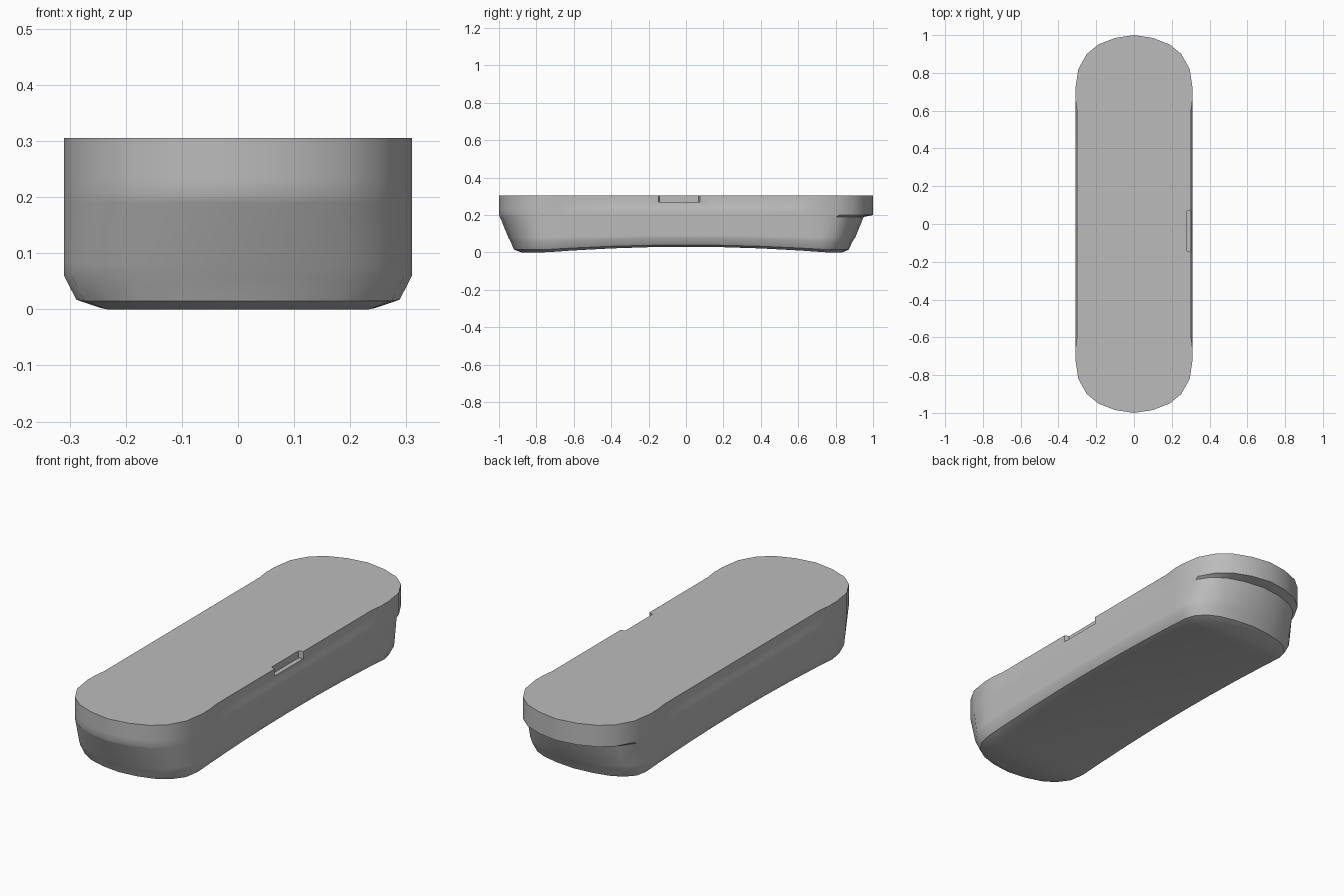
import bpy, bmesh, math

if "Cube" in bpy.data.objects:
    bpy.data.objects.remove(bpy.data.objects["Cube"])

grey = bpy.data.materials.new("plain grey")
grey.use_nodes = True
colour = (0.5, 0.5, 0.5, 1)
grey.diffuse_color = colour
grey.node_tree.nodes["Principled BSDF"].inputs["Base Color"].default_value = colour

HALF_W, CAP_Y = 0.31, 0.72

# Half outline, from the back tip along the left side to the front tip
cap = [(0, 1), (0.1, 0.985), (0.19, 0.95), (0.25, 0.9), (0.295, 0.82), (HALF_W, CAP_Y)]
side = [(HALF_W, y) for y in (0.66, 0.6, 0.4, 0.2)]
quarter = cap + side
half = quarter + [(HALF_W, 0)] + [(x, -y) for x, y in reversed(quarter)]
outline = half + [(-x, y) for x, y in reversed(half[1:-1])]

# Levels: height, half width, front reach, back reach, arch lift, side recess
levels = [
    (0.305, 0.31, 1.0, 1.0, 0, 0.008),
    (0.25, 0.31, 1.0, 1.0, 0, 0.008),
    (0.232, 0.31, 1.0, 1.0, 0, 0),
    (0.2, 0.31, 1.0, 1.0, 0, 0),
    (0.19, 0.31, 0.995, 0.95, 0, 0),
    (0.08, 0.31, 0.95, 0.905, 0.01, 0),
    (0.058, 0.31, 0.938, 0.89, 0.02, 0),
    (0.015, 0.288, 0.92, 0.87, 0.025, 0),
    (0.0, 0.245, 0.88, 0.835, 0.03, 0),
]


def level_point(x, y, level):
    z, width, front, back, lift, recess = level
    reach = back if y > 0 else front
    z += lift * max(0, 1 - (y / 0.75) ** 2)
    if recess and abs(y) < 0.63:
        x -= math.copysign(recess, x)
    if abs(y) > CAP_Y:
        y = math.copysign(CAP_Y + (abs(y) - CAP_Y) * (reach - CAP_Y) / (1 - CAP_Y), y)
    return (x * width / HALF_W, y, z)


def finish(bm, name):
    bmesh.ops.recalc_face_normals(bm, faces=bm.faces)
    mesh = bpy.data.meshes.new(name)
    bm.to_mesh(mesh)
    bm.free()
    obj = bpy.data.objects.new(name, mesh)
    bpy.context.collection.objects.link(obj)
    mesh.materials.append(grey)
    return obj


# Body: lofted levels, flat top and arched underside
bm = bmesh.new()
rings = [[bm.verts.new(level_point(x, y, lv)) for x, y in outline] for lv in levels]
n = len(outline)
for upper, lower in zip(rings, rings[1:]):
    for i in range(n):
        j = (i + 1) % n
        bm.faces.new((upper[i], upper[j], lower[j], lower[i]))
bm.faces.new(rings[0])
base = rings[-1]
for i in range(n // 2):
    strip = [base[i], base[i + 1], base[n - i - 1], base[(n - i) % n]]
    bm.faces.new(list(dict.fromkeys(strip)))
body = finish(bm, "case_body")

# Finger notches in the top edge of both long sides
for s, label in ((1, "left"), (-1, "right")):
    bm = bmesh.new()
    bmesh.ops.create_cube(bm, size=1)
    for v in bm.verts:
        outer = v.co.x > 0
        v.co.x = s * (0.34 if outer else 0.28)
        v.co.y = -0.037 + math.copysign(0.124 if outer else 0.104, v.co.y)
        v.co.z = 0.35 if v.co.z > 0 else 0.27
    cutter = finish(bm, label + "_notch_cutter")
    cutter.hide_render = True
    cutter.hide_viewport = True
    cut = body.modifiers.new(label + "_notch", "BOOLEAN")
    cut.operation = "DIFFERENCE"
    cut.solver = "EXACT"
    cut.object = cutter

# Apply the cuts so the shading follows the final surface
bpy.context.view_layer.objects.active = body
body.select_set(True)
for name in [m.name for m in body.modifiers]:
    bpy.ops.object.modifier_apply(modifier=name)
for label in ("left", "right"):
    bpy.data.objects.remove(bpy.data.objects[label + "_notch_cutter"])
bpy.ops.object.shade_smooth_by_angle(angle=math.radians(30))
